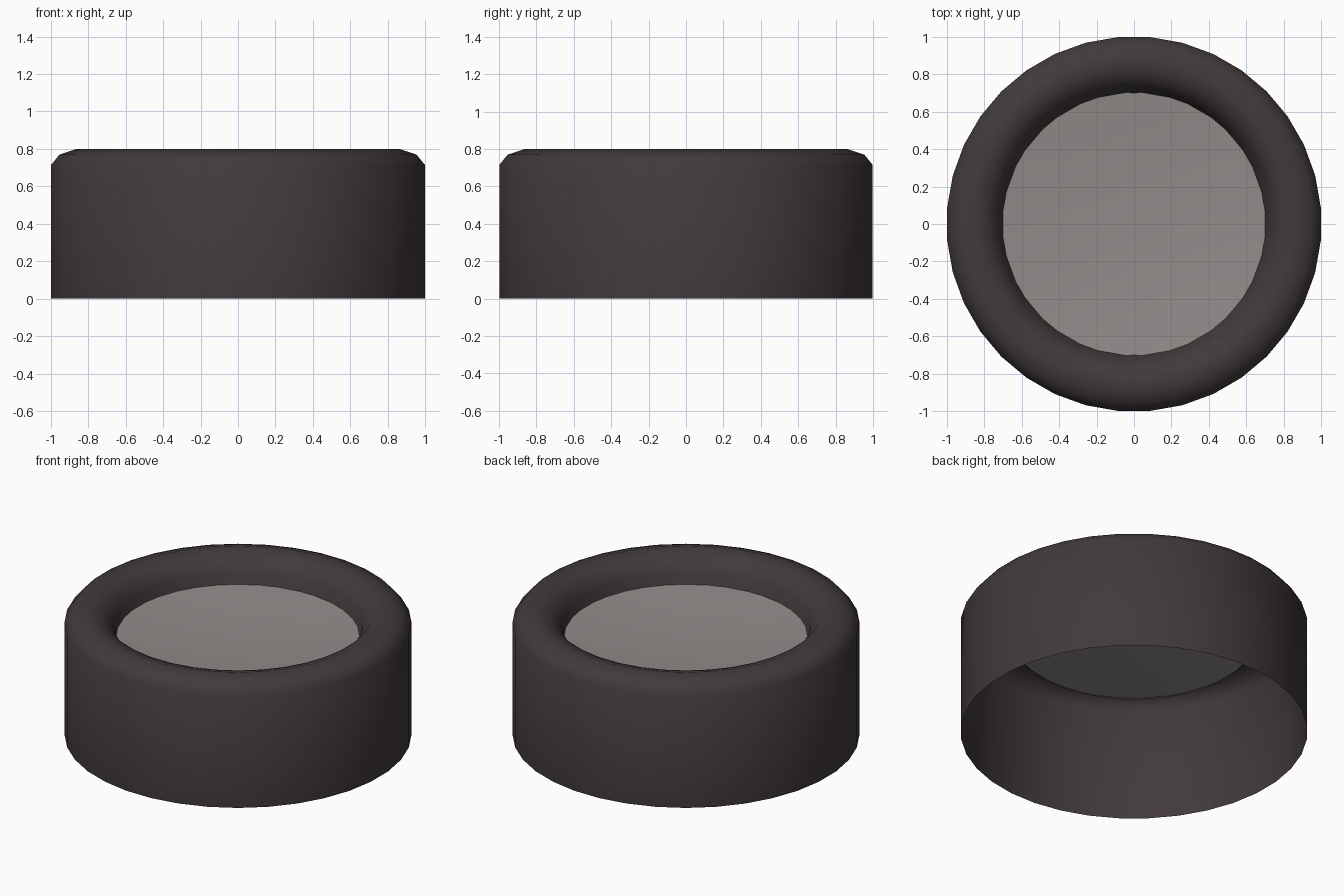
import bpy, bmesh, math

if "Cube" in bpy.data.objects:
    bpy.data.objects.remove(bpy.data.objects["Cube"])


def material(name, rgb):
    m = bpy.data.materials.new(name)
    m.diffuse_color = (*rgb, 1)
    m.use_nodes = True
    m.node_tree.nodes["Principled BSDF"].inputs["Base Color"].default_value = m.diffuse_color
    return m


def lathe(name, profile, sides, offset, mat):
    """Revolve (radius, z) points about z; radius 0 closes to a point."""
    bm = bmesh.new()
    rings = []
    for r, z in profile:
        if r == 0:
            rings.append([bm.verts.new((0, 0, z))] * sides)
        else:
            rings.append([bm.verts.new((r * math.cos(offset + math.tau * i / sides),
                                        r * math.sin(offset + math.tau * i / sides), z))
                          for i in range(sides)])
    for a, b in zip(rings, rings[1:]):
        for i in range(sides):
            j = (i + 1) % sides
            quad = [a[i], a[j], b[j], b[i]]
            bm.faces.new(list(dict.fromkeys(quad)))
    mesh = bpy.data.meshes.new(name)
    bm.to_mesh(mesh)
    bm.free()
    mesh.materials.append(mat)
    for p in mesh.polygons:
        p.use_smooth = True
    ob = bpy.data.objects.new(name, mesh)
    bpy.context.collection.objects.link(ob)
    return ob


dark = material("dark brown grey", (0.054, 0.042, 0.042))
grey = material("warm grey", (0.283, 0.262, 0.255))

# Open shell with a rounded rim that rolls over to the inside
R = 1 / math.cos(math.radians(5)) * 0.998
lathe("rim_shell",
      [(R, 0), (R, 0.715), (0.957, 0.77), (0.865, 0.8),
       (0.775, 0.77), (0.72, 0.70), (0.704, 0.63), (0.697, 0.618)],
      36, math.radians(5), dark)

# Slightly dished inset plate
depth, edge = 0.035, 0.71
dish = [(edge * t, 0.63 - depth * (1 - t * t)) for t in (1, 0.75, 0.5, 0.25)]
plate = lathe("dished_plate", dish + [(0, 0.63 - depth)], 18, math.radians(10), grey)
